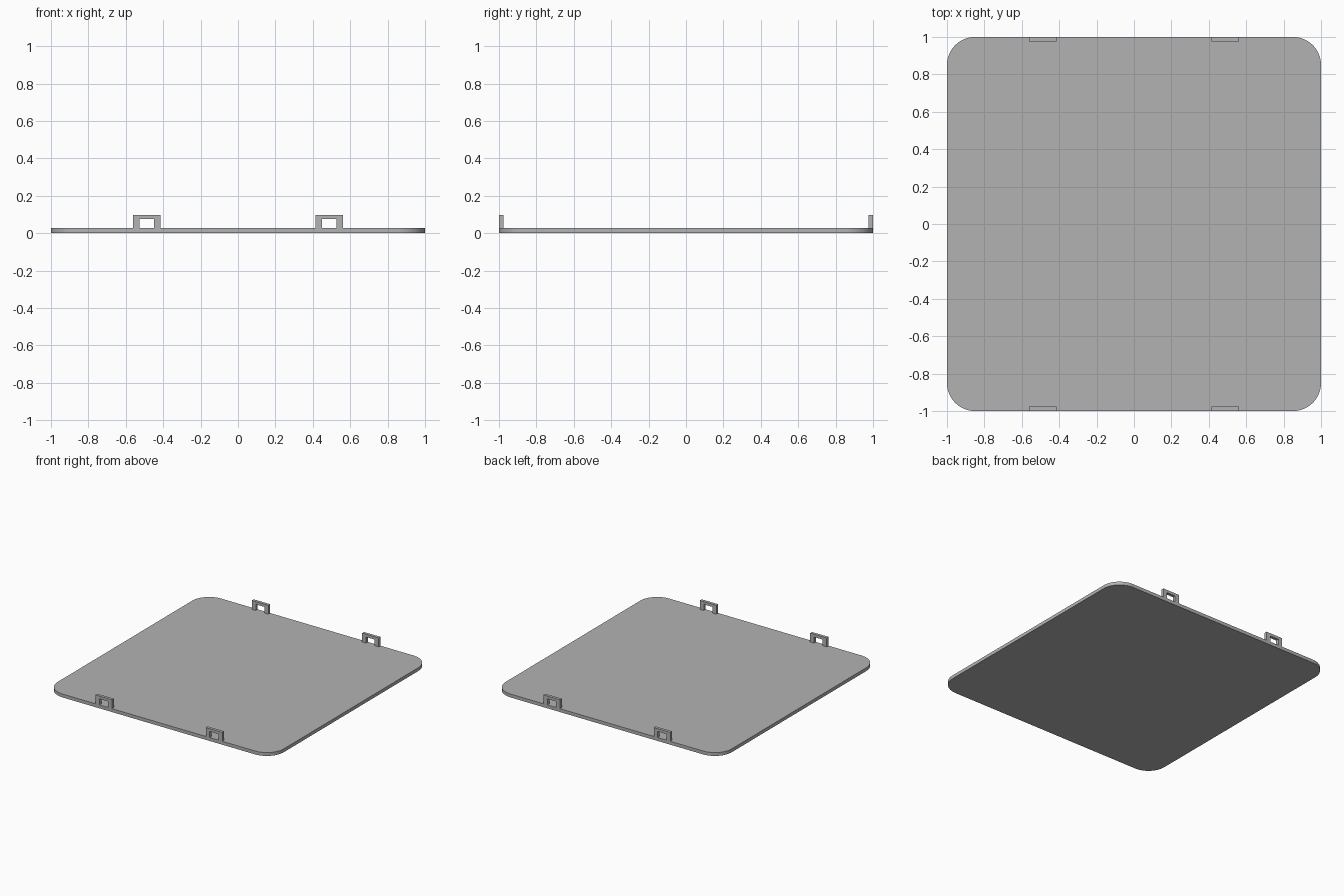
import bpy
import bmesh
from math import pi, cos, sin

cube = bpy.data.objects.get("Cube")
if cube:
    bpy.data.objects.remove(cube, do_unlink=True)

THICK, RADIUS, STEPS = 0.027, 0.15, 16

grey = bpy.data.materials.new("plain_grey")
grey.use_nodes = True
colour = (0.45, 0.45, 0.45, 1)
grey.diffuse_color = colour
grey.node_tree.nodes["Principled BSDF"].inputs["Base Color"].default_value = colour


def extruded(name, outline, direction):
    """Solid made by pushing a flat outline along a direction."""
    bm = bmesh.new()
    face = bm.faces.new([bm.verts.new(p) for p in outline])
    top = bmesh.ops.extrude_face_region(bm, geom=[face], use_keep_orig=True)["geom"]
    bmesh.ops.translate(bm, vec=direction,
                        verts=[v for v in top if isinstance(v, bmesh.types.BMVert)])
    bmesh.ops.recalc_face_normals(bm, faces=bm.faces)
    mesh = bpy.data.meshes.new(name)
    bm.to_mesh(mesh)
    bm.free()
    mesh.materials.append(grey)
    obj = bpy.data.objects.new(name, mesh)
    bpy.context.collection.objects.link(obj)
    return obj


# Square plate with rounded corners
outline = []
for i, (sx, sy) in enumerate([(1, 1), (-1, 1), (-1, -1), (1, -1)]):
    for s in range(STEPS + 1):
        a = (i + s / STEPS) * pi / 2
        outline.append((sx * (1 - RADIUS) + RADIUS * cos(a),
                        sy * (1 - RADIUS) + RADIUS * sin(a), 0))
plate = extruded("plate", outline, (0, 0, THICK))
bpy.context.view_layer.objects.active = plate
plate.select_set(True)
bpy.ops.object.shade_smooth_by_angle(angle=pi / 6)

# Four square loops standing flush with the front and back edges
arch = [(-0.073, THICK), (-0.073, 0.098), (0.073, 0.098), (0.073, THICK),
        (0.038, THICK), (0.038, 0.076), (-0.038, 0.076), (-0.038, THICK)]
for y, end in ((-1, "front"), (1, "back")):
    for x, side in ((0.488, "left"), (-0.488, "right")):
        extruded(f"{end}_{side}_loop", [(x + px, y, z) for px, z in arch],
                 (0, -y * 0.024, 0))
